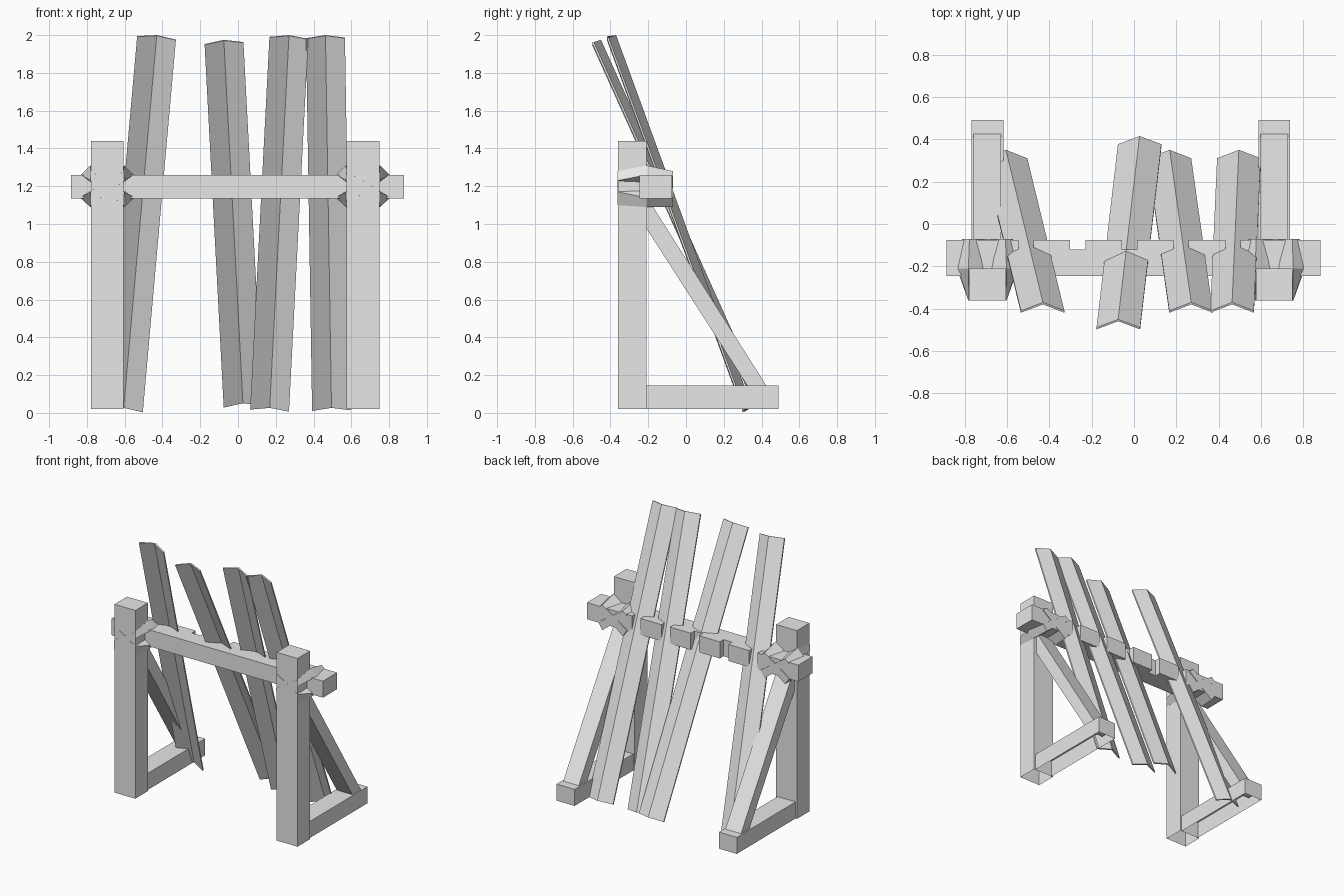
import bpy, bmesh
from mathutils import Vector

cube = bpy.data.objects.get("Cube")
if cube:
    bpy.data.objects.remove(cube, do_unlink=True)

grey = bpy.data.materials.new("pale_grey")
grey.use_nodes = True
colour = (0.8, 0.8, 0.8, 1)
grey.diffuse_color = colour
grey.node_tree.nodes["Principled BSDF"].inputs["Base Color"].default_value = colour


def loft(name, rings, open_bottom=False):
    """Skin matching closed rings of points and cap both ends."""
    bm = bmesh.new()
    loops = [[bm.verts.new(p) for p in ring] for ring in rings]
    n = len(loops[0])
    for a, b in zip(loops, loops[1:]):
        for i in range(n):
            j = (i + 1) % n
            bm.faces.new((a[i], a[j], b[j], b[i]))
    bm.faces.new(loops[0])
    bm.faces.new(loops[-1])
    bmesh.ops.recalc_face_normals(bm, faces=bm.faces[:])
    bm.normal_update()
    if open_bottom:
        under = [f for f in bm.faces if f.normal.z < -0.9]
        bmesh.ops.delete(bm, geom=under, context='FACES')
    mesh = bpy.data.meshes.new(name)
    bm.to_mesh(mesh)
    bm.free()
    mesh.materials.append(grey)
    obj = bpy.data.objects.new(name, mesh)
    bpy.context.collection.objects.link(obj)
    return obj


def box(name, x0, x1, y0, y1, z0, z1):
    base = [(x0, y0), (x1, y0), (x1, y1), (x0, y1)]
    return loft(name, [[(x, y, z) for x, y in base] for z in (z0, z1)], open_bottom=True)


# Side frames: post, foot, diagonal brace and crossed bindings
brace_profile = [(-0.25, 1.04), (-0.25, 1.21), (0.46, 0.09), (0.36, 0.09)]
binding_rings = [
    (-0.362, [(-0.09, -0.03), (-0.088, -0.10), (0.09, 0.03), (0.088, 0.08)]),
    (-0.21, [(-0.145, -0.06), (-0.09, -0.11), (0.14, 0.06), (0.09, 0.11)]),
    (-0.07, [(-0.12, -0.06), (-0.085, -0.11), (0.12, 0.05), (0.085, 0.08)]),
]
for side, cx in (("right", -0.692), ("left", 0.662)):
    box(side + "_post", cx - 0.087, cx + 0.087, -0.36, -0.21, 0.02, 1.44)
    box(side + "_foot", cx - 0.075, cx + 0.075, -0.21, 0.49, 0.02, 0.145)
    loft(side + "_brace", [[(x, y, z) for y, z in brace_profile]
                           for x in (cx - 0.065, cx + 0.065)])
    for tag, flip in (("a", 1), ("b", -1)):
        loft(side + "_binding_" + tag,
             [[(cx + flip * x, y, 1.2 + z) for x, z in ring] for y, ring in binding_rings])

# Crossbeam with five notches along its back
front, back, notch = -0.245, -0.075, -0.12
outline = [(0.88, front), (-0.885, front), (-0.885, back)]
for i in range(5):
    x = -0.545 + i * 0.244
    outline += [(x, back), (x, notch), (x + 0.071, notch), (x + 0.071, back)]
outline.append((0.88, back))
loft("crossbeam", [[(x, y, z) for x, y in outline] for z in (1.135, 1.26)])

# Leaning planks with a shallow V section, given by their back ridge
planks = [
    ((-0.605, 0.35, 0.03), (-0.43, -0.37, 2.0)),
    ((0.026, 0.415, 0.055), (-0.075, -0.45, 1.975)),
    ((0.168, 0.35, 0.03), (0.27, -0.37, 2.0)),
    ((0.495, 0.35, 0.03), (0.463, -0.37, 2.0)),
]
section = [(0, 0), (0.103, -0.042), (0.103, -0.052), (0, -0.01), (-0.103, -0.052), (-0.103, -0.042)]
for i, (low, high) in enumerate(planks):
    low, high = Vector(low), Vector(high)
    axis = (high - low).normalized()
    rear = Vector((0, 1, 0))
    rear = (rear - axis * rear.dot(axis)).normalized()
    across = rear.cross(axis)
    loft(f"plank_{i + 1}", [[end + across * u + rear * v for u, v in section]
                            for end in (low, high)])
